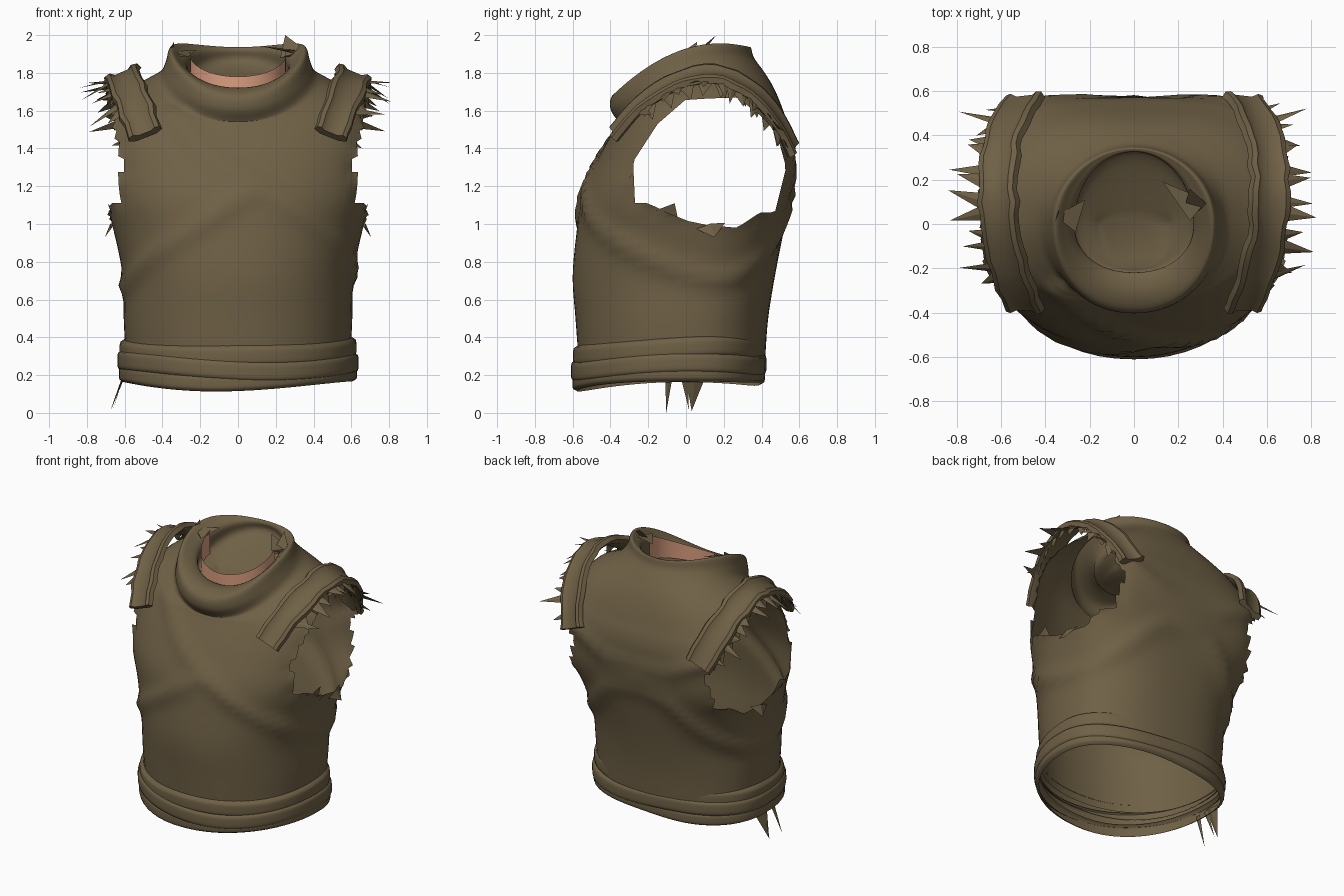
import bpy, bmesh, math, random
from mathutils import Vector as V
from mathutils.geometry import intersect_point_line, intersect_point_tri_2d

random.seed(4)
if "Cube" in bpy.data.objects:
    bpy.data.objects.remove(bpy.data.objects["Cube"])


def material(name, rgb):
    m = bpy.data.materials.new(name)
    m.use_nodes = True
    m.diffuse_color = (*rgb, 1)
    b = m.node_tree.nodes["Principled BSDF"]
    b.inputs["Base Color"].default_value = (*rgb, 1)
    b.inputs["Roughness"].default_value = 0.9
    return m


CLOTH = material("brown cloth", (0.16, 0.119, 0.061))
SKIN = material("skin", (0.70, 0.34, 0.215))


def finish(name, bm, mat, angle=50, smooth=True):
    me = bpy.data.meshes.new(name)
    bmesh.ops.recalc_face_normals(bm, faces=bm.faces)
    bm.to_mesh(me)
    bm.free()
    ob = bpy.data.objects.new(name, me)
    bpy.context.collection.objects.link(ob)
    me.materials.append(mat)
    if smooth:
        bpy.ops.object.select_all(action='DESELECT')
        ob.select_set(True)
        bpy.context.view_layer.objects.active = ob
        bpy.ops.object.shade_smooth_by_angle(angle=math.radians(angle))


def catmull(pts, steps):
    """Smooth interpolation through tuples of any length."""
    out = []
    n = len(pts)
    for i in range(n - 1):
        a, b, c, d = pts[max(i - 1, 0)], pts[i], pts[i + 1], pts[min(i + 2, n - 1)]
        for k in range(steps):
            t = k / steps
            out.append(tuple(q + .5 * t * (r - p + t * (2*p - 5*q + 4*r - s + t * (3*(q - r) + s - p)))
                             for p, q, r, s in zip(a, b, c, d)))
    return out + [tuple(pts[-1])]


def ring_point(ring, a):
    """Ring: half width, front y, back y, z at front, middle, back, back squareness."""
    xr, yf, yb, zf, zm, zb, n = ring
    c, s = math.cos(a), math.sin(a)
    e = 2 / n if s > 0 else 0.93
    x = math.copysign(abs(c) ** e, c) * xr
    y = abs(s) ** e * (yb if s > 0 else yf)
    t = (y - yf) / (yb - yf)
    z = zf * (1 - t) * (1 - 2*t) + 4 * zm * t * (1 - t) + zb * t * (2*t - 1)
    return V((x, y, z))


def skin_rows(bm, rows, closed=True):
    rows = [[bm.verts.new(p) for p in r] for r in rows]
    for r, q in zip(rows, rows[1:]):
        n = len(r)
        for i in range(n if closed else n - 1):
            j = (i + 1) % n
            bm.faces.new((r[i], r[j], q[j], q[i]))
    return rows


def loft(bm, rings, segs=72):
    return skin_rows(bm, [[ring_point(r, math.tau * i / segs) for i in range(segs)] for r in rings])


# Torso with rolled collar, from hem to the sloping funnel inside the collar
rings = [
    (.595, -.57, .42, .30, .30, .30, 2.4),
    (.605, -.585, .435, .5, .5, .5, 2.4),
    (.61, -.60, .47, .72, .72, .72, 2.5),
    (.655, -.58, .515, .95, .95, .95, 3),
    (.715, -.55, .555, 1.15, 1.15, 1.15, 3.9),
    (.725, -.47, .57, 1.34, 1.36, 1.36, 4),
    (.705, -.41, .56, 1.45, 1.52, 1.46, 3.7),
    (.655, -.375, .535, 1.51, 1.64, 1.54, 3.3),
    (.57, -.365, .50, 1.53, 1.72, 1.64, 3),
    (.48, -.36, .46, 1.54, 1.76, 1.73, 2.6),
    (.415, -.365, .41, 1.55, 1.79, 1.81, 2.2),
    (.385, -.40, .36, 1.61, 1.84, 1.88, 2),
    (.36, -.39, .345, 1.68, 1.92, 1.93, 2),
    (.315, -.31, .335, 1.72, 1.90, 1.935, 2),
    (.27, -.225, .325, 1.71, 1.86, 1.92, 2),
    (.265, -.22, .31, 1.67, 1.76, 1.84, 2),
    (.15, -.20, .02, 1.67, 1.68, 1.69, 2),
]
# Diagonal cloth folds as (angle around the body, height); front is zero
folds = [
    [(-50, 1.6), (-12, 1.33), (12, 1.2), (48, .95), (80, .78), (108, .71),
     (132, .82), (160, 1.05), (199, 1.25), (225, 1.4)],
    [(10, 1.22), (-19, 1.0), (-51, .8), (-76, .68), (-107, .7),
     (-132, .82), (-160, 1.05), (-200, 1.25), (-222, 1.4)],
]
folds = [[V((math.radians(a) * .58, z, 0)) for a, z in catmull(f, 4)] for f in folds]


def seg_nearest(p, a, b):
    q, t = intersect_point_line(p, a, b)
    return a.lerp(b, min(1, max(0, t)))


def nearest(p, path):
    return min((seg_nearest(p, a, b) for a, b in zip(path, path[1:])), key=lambda q: (q - p).length)


bm = bmesh.new()
rows = loft(bm, catmull(rings, 5))
bm.faces.new(rows[-1])
hem = set(rows[0])
for v in bm.verts:
    if .5 < v.co.z < 1.62:
        u = math.atan2(v.co.x, -v.co.y)
        h = 0
        for f in folds:
            for turn in (-math.tau, 0, math.tau):
                p = V(((u + turn) * .58, v.co.z, 0))
                h = max(h, math.exp(-((nearest(p, f) - p).length / .045) ** 2))
        v.co += V((v.co.x, v.co.y, 0)).normalized() * .026 * h

# Arm openings
hole = [V(p + (0,)) for p in [
    (-.15, 1.53), (0, 1.66), (.27, 1.67), (.4, 1.57), (.48, 1.48), (.53, 1.3), (.47, 1.06),
    (.39, 1.06), (.27, .98), (.05, 1.0), (-.1, 1.06), (-.2, 1.11), (-.27, 1.11), (-.28, 1.33)]]
mid = V((.12, 1.33, 0))
loop = hole + hole[:1]


def in_hole(c):
    p = (c.y, c.z)
    return abs(c.x) > .3 and any(
        intersect_point_tri_2d(p, mid.xy, a.xy, b.xy) for a, b in zip(loop, loop[1:]))


bmesh.ops.delete(bm, geom=[f for f in bm.faces if in_hole(f.calc_center_median())], context='FACES')
for v in bm.verts:
    if v.is_boundary and v not in hem:
        q = nearest(V((v.co.y, v.co.z, 0)), loop)
        v.co.y, v.co.z = q.x, q.y
finish("torso_cloth", bm, CLOTH, 60)

# Neck showing inside the collar
bm = bmesh.new()
arc = [math.radians(a) for a in range(170, 371, 10)]
skin_rows(bm, [[(.255 * math.cos(a), .01 + .22 * math.sin(a),
                 1.68 + .06 * (1 + math.sin(a)) + lift * (.1 + .06 * (1 + math.sin(a))))
                for a in arc] for lift in (0, 1)], closed=False)
finish("neck", bm, SKIN)

# Three overlapping waist wraps
for k, (z, half, tilt, grow) in enumerate([(.31, .055, .01, 0), (.24, .055, -.02, .012), (.18, .045, .012, .004)]):
    bm = bmesh.new()
    prof = []
    for j in range(9):
        t = j / 4 - 1
        o = grow + .025 * math.sqrt(max(0, 1 - t ** 4))
        h = z + half * t
        prof.append((.602 + o, -.573 - o, .39 + o, h - .015, h + .015, h + .015, 2.4))
    loft(bm, prof, 56)
    for v in bm.verts:
        a = math.atan2(v.co.y, v.co.x)
        v.co.z += tilt * v.co.x + .035 * v.co.x ** 2 + .007 * math.sin(3 * a + 2 * k)
    finish("waist_wrap_%d" % (k + 1), bm, CLOTH, 60)


def spike(bm, base, tip, width, along):
    """Thin torn shard with a flattened three-sided base."""
    d = (tip - base).normalized()
    side = (along - d * along.dot(d)).normalized() * width
    thick = d.cross(side) * .25
    b = [bm.verts.new(p) for p in (base - side, base + side, base + thick)]
    t = bm.verts.new(tip)
    bm.faces.new(b)
    for i in range(3):
        bm.faces.new((b[i], b[(i + 1) % 3], t))


# Shoulder straps with torn fringe
path = [(.49, -.375, 1.47), (.545, -.24, 1.625), (.595, -.05, 1.745), (.61, .15, 1.785),
        (.595, .34, 1.70), (.55, .47, 1.56), (.49, .56, 1.39)]
section = [(-.1, 0), (-.09, .03), (-.065, .035), (-.04, .02), (.04, .02),
           (.065, .037), (.09, .03), (.1, 0), (.06, -.02), (-.06, -.02)]
for side, label in ((1, "left"), (-1, "right")):
    pts = [V(p) for p in catmull(path, 4)]
    bm, fr = bmesh.new(), bmesh.new()
    strips = []
    for i, p in enumerate(pts):
        T = (pts[min(i + 1, len(pts) - 1)] - pts[max(i - 1, 0)]).normalized()
        N = p - V((.36, .1, 1.2))
        N = (N - T * N.dot(T)).normalized()
        W = T.cross(N)
        if W.x < 0:
            W = -W
        g = random.uniform(.88, 1.06)
        strips.append([p + W * a * g + N * b for a, b in section])
        if 2 < i < len(pts) - 2 and i % 3:
            base = p + W * .07
            out = V((random.uniform(.6, 1), random.uniform(-.3, .3), random.uniform(-.6, .05)))
            spike(fr, base, base + out.normalized() * random.uniform(.09, .2), random.uniform(.025, .045), T)
        if i % 2 and 3 < i < len(pts) - 3:
            base = p + W * .07
            spike(fr, base, base + V((.03, random.uniform(-.03, .03), -.08)), .045, T)
    rows = skin_rows(bm, strips)
    bm.faces.new(rows[0])
    bm.faces.new(rows[-1])
    # Torn scraps under the arm
    Y = V((0, 1, 0))
    spike(fr, V((.665, -.1, 1.04)), V((.69, -.06, 1.11)), .07, Y)
    spike(fr, V((.66, .13, .99)), V((.705, .15, .93)), .08, Y)
    for mesh in (bm, fr):
        for v in mesh.verts:
            v.co.x *= side
    finish(label + "_shoulder_strap", bm, CLOTH, 40)
    finish(label + "_torn_fringe", fr, CLOTH, smooth=False)

# Pointed collar ends and hanging waist shards
bm = bmesh.new()
spike(bm, V((.29, .06, 1.90)), V((.25, .16, 2.0)), .07, V((1, -.2, 0)))
spike(bm, V((.29, .06, 1.92)), V((.13, .19, 1.94)), .06, V((1, .6, 0)))
spike(bm, V((-.31, .0, 1.90)), V((-.22, .11, 1.92)), .06, V((1, .4, 0)))
spike(bm, V((-.35, .0, 1.87)), V((-.34, .06, 1.965)), .05, V((.4, 1, 0)))
finish("collar_points", bm, CLOTH, smooth=False)
bm = bmesh.new()
spike(bm, V((-.61, .05, .2)), V((-.675, .03, .01)), .055, V((0, 1, 0)))
spike(bm, V((-.61, -.09, .2)), V((-.68, -.105, .0)), .02, V((0, 1, 0)))
spike(bm, V((-.61, -.01, .2)), V((-.66, .015, .02)), .02, V((0, 1, 0)))
finish("hanging_shards", bm, CLOTH, smooth=False)
